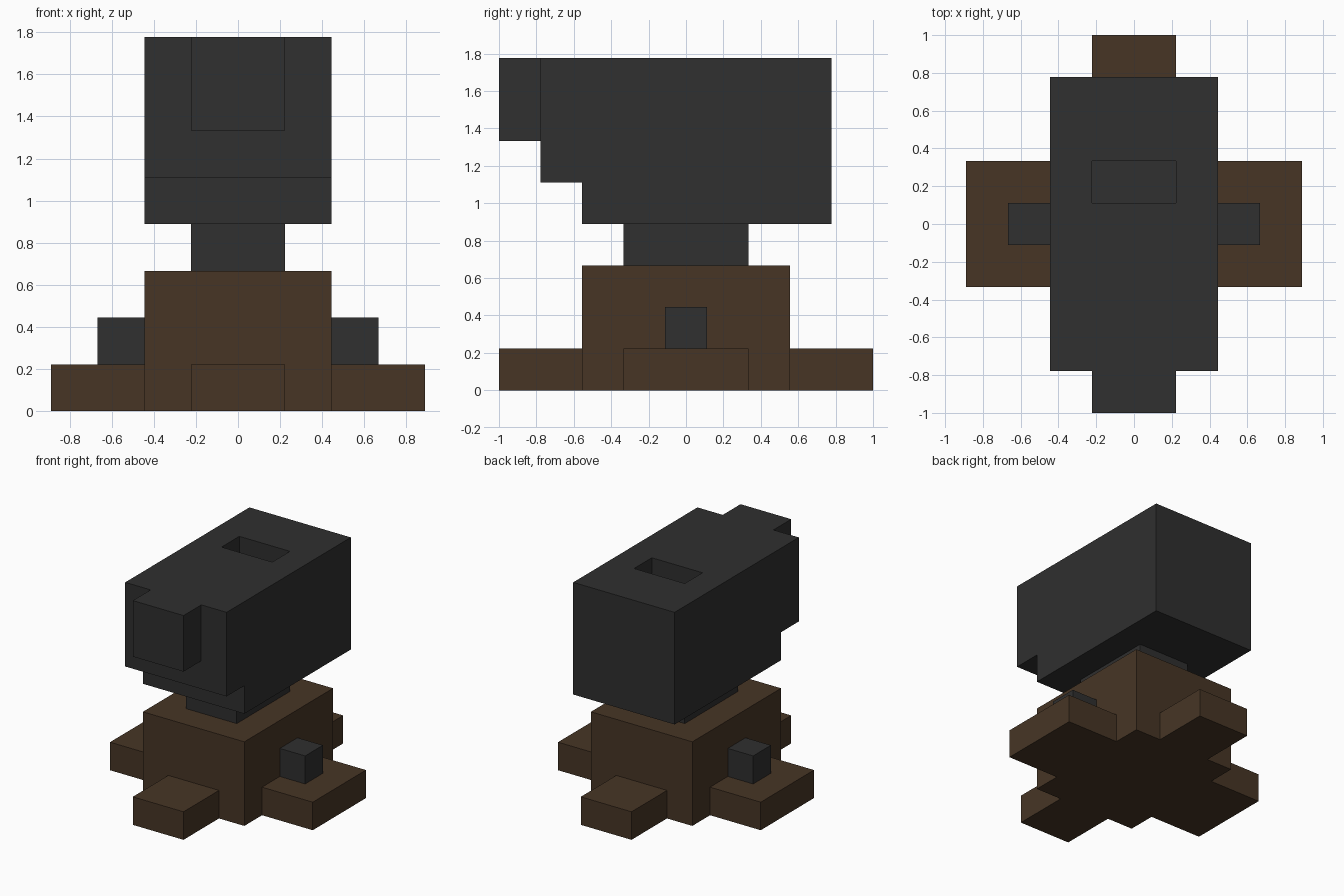
import bpy
import bmesh

U = 2 / 9  # one block

cube = bpy.data.objects.get("Cube")
if cube:
    bpy.data.objects.remove(cube, do_unlink=True)


def material(name, rgb):
    mat = bpy.data.materials.new(name)
    mat.use_nodes = True
    mat.diffuse_color = (*rgb, 1)
    mat.node_tree.nodes["Principled BSDF"].inputs["Base Color"].default_value = (*rgb, 1)
    return mat


charcoal = material("charcoal", (0.029, 0.029, 0.029))
brown = material("dark brown", (0.063, 0.036, 0.0185))


def extrude(name, profile, half_width, mat, x=0):
    """Side profile of (y, z) block units, extruded along x."""
    bm = bmesh.new()
    face = bm.faces.new([bm.verts.new(((x - half_width) * U, y * U, z * U)) for y, z in profile])
    result = bmesh.ops.extrude_face_region(bm, geom=[face])
    moved = [v for v in result["geom"] if isinstance(v, bmesh.types.BMVert)]
    bmesh.ops.translate(bm, verts=moved, vec=(2 * half_width * U, 0, 0))
    bmesh.ops.recalc_face_normals(bm, faces=bm.faces[:])
    mesh = bpy.data.meshes.new(name)
    bm.to_mesh(mesh)
    bm.free()
    mesh.materials.append(mat)
    obj = bpy.data.objects.new(name, mesh)
    bpy.context.collection.objects.link(obj)
    return obj


def box(name, x, y, z, mat):
    """Box from (low, high) ranges in block units."""
    profile = [(y[0], z[0]), (y[1], z[0]), (y[1], z[1]), (y[0], z[1])]
    return extrude(name, profile, (x[1] - x[0]) / 2, mat, (x[0] + x[1]) / 2)


# Body and neck
box("body", (-2, 2), (-2.5, 2.5), (0, 3), brown)
box("neck", (-1, 1), (-1.5, 1.5), (3, 4), charcoal)

# Feet at front and back
box("front_foot", (-1, 1), (-4.5, -2.5), (0, 1), brown)
box("back_foot", (-1, 1), (2.5, 4.5), (0, 1), brown)

# Side feet with a small block on each
for side, s in (("left", 1), ("right", -1)):
    box(side + "_foot", sorted((2 * s, 4 * s)), (-1.5, 1.5), (0, 1), brown)
    box(side + "_side_block", sorted((2 * s, 3 * s)), (-0.5, 0.5), (1, 2), charcoal)

# Head with a stepped underside, and the muzzle
head = extrude("head", [(-2.5, 4), (3.5, 4), (3.5, 8), (-3.5, 8), (-3.5, 5), (-2.5, 5)], 2, charcoal)
box("muzzle", (-1, 1), (-4.5, -3.5), (6, 8), charcoal)

# Slot cut into the top of the head
cutter = box("slot_cutter", (-1, 1), (0.5, 1.5), (7, 9), charcoal)
cutter.hide_render = True
cutter.hide_viewport = True
cutter.display_type = 'WIRE'
slot = head.modifiers.new("slot", 'BOOLEAN')
slot.operation = 'DIFFERENCE'
slot.solver = 'EXACT'
slot.object = cutter
